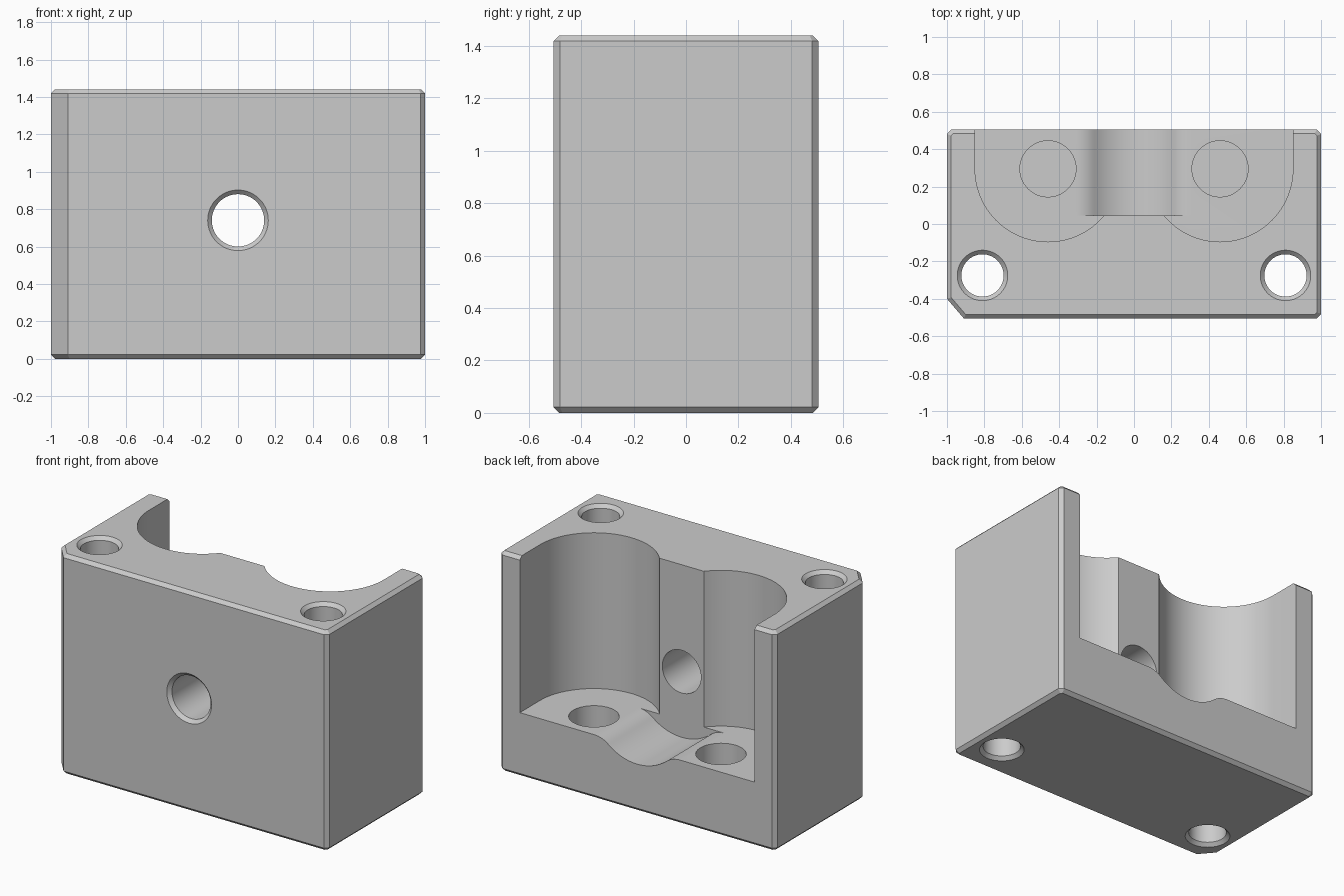
import bpy, bmesh, math

if "Cube" in bpy.data.objects:
    bpy.data.objects.remove(bpy.data.objects["Cube"], do_unlink=True)

W, D, H = 1.0, 0.505, 1.44      # half width, half depth, height
C = 0.024                       # edge chamfer
FLOOR = 0.42                    # pocket floor height
BORE_X, BORE_Y, BORE_R = 0.46, 0.295, 0.39

grey = bpy.data.materials.new("machined grey")
grey.use_nodes = True
colour = (0.6, 0.6, 0.6, 1)
grey.diffuse_color = colour
grey.node_tree.nodes["Principled BSDF"].inputs["Base Color"].default_value = colour


def make_object(name, bm):
    bmesh.ops.recalc_face_normals(bm, faces=bm.faces[:])
    mesh = bpy.data.meshes.new(name)
    bm.to_mesh(mesh)
    bm.free()
    mesh.materials.append(grey)
    obj = bpy.data.objects.new(name, mesh)
    bpy.context.collection.objects.link(obj)
    return obj


def prism(points, offset):
    """Extrude a closed loop of 3D points by an offset vector."""
    bm = bmesh.new()
    face = bm.faces.new([bm.verts.new(p) for p in points])
    new = bmesh.ops.extrude_face_region(bm, geom=[face])["geom"]
    verts = [g for g in new if isinstance(g, bmesh.types.BMVert)]
    bmesh.ops.translate(bm, verts=verts, vec=offset)
    return bm


def lathe(profile, place, segments=64):
    """Solid of revolution from (radius, height) pairs, placed by a function."""
    bm = bmesh.new()
    rings = []
    for r, h in profile:
        angles = [2 * math.pi * i / segments for i in range(segments)]
        rings.append([bm.verts.new(place(r * math.cos(a), r * math.sin(a), h)) for a in angles])
    for low, high in zip(rings, rings[1:]):
        for i in range(segments):
            j = (i + 1) % segments
            bm.faces.new((low[i], low[j], high[j], high[i]))
    bm.faces.new(rings[0])
    bm.faces.new(rings[-1])
    return bm


# Block: footprint with chamfered corners and one larger corner cut
footprint = [(-0.91, -D), (W - C, -D), (W, -D + C), (W, D - C),
             (W - C, D), (-W + C, D), (-W, D - C), (-W, -0.40)]
bm = prism([(x, y, 0) for x, y in footprint], (0, 0, H))
rim = [e for e in bm.edges if abs(e.verts[0].co.z - e.verts[1].co.z) < 1e-6]
bmesh.ops.bevel(bm, geom=rim, offset=C * 0.9, segments=1, affect='EDGES')
block = make_object("clamp_block", bm)

cutters = []
for side in (-1, 1):
    # Round-ended bore, open to the back
    arc = [math.pi + math.pi * i / 48 for i in range(49)]
    loop = [(side * BORE_X + BORE_R * math.cos(a), BORE_Y + BORE_R * math.sin(a), FLOOR) for a in arc]
    loop += [(side * BORE_X + BORE_R, 0.7, FLOOR), (side * BORE_X - BORE_R, 0.7, FLOOR)]
    cutters.append(make_object("bore_cutter", prism(loop, (0, 0, 1.3))))

# Centre channel with a smooth dip in its floor
SLOPE = math.radians(39)
R_OUT, R_IN = 0.10 / math.sin(SLOPE), 0.21 / math.sin(SLOPE)
DIP = FLOOR - (R_OUT + R_IN) * (1 - math.cos(SLOPE))
half = [(R_IN * math.sin(SLOPE * i / 12), DIP + R_IN * (1 - math.cos(SLOPE * i / 12))) for i in range(13)]
half += [(0.31 - R_OUT * math.sin(SLOPE * i / 8), FLOOR - R_OUT * (1 - math.cos(SLOPE * i / 8)))
         for i in range(7, -1, -1)]
dip = [(-x, z) for x, z in reversed(half[1:])] + half + [(0.31, 1.7), (-0.31, 1.7)]
cutters.append(make_object("channel_cutter", prism([(x, 0.045, z) for x, z in dip], (0, 0.7, 0))))

for side in (-1, 1):
    # Blind holes in the pocket floor
    cutters.append(make_object("floor_hole_cutter", lathe(
        [(0.15, 0.14), (0.15, 0.6)],
        lambda u, v, h: (side * BORE_X + u, BORE_Y + v, h))))
    # Vertical through holes, countersunk at both ends
    cutters.append(make_object("bolt_hole_cutter", lathe(
        [(0.155, -0.02), (0.135, 0), (0.113, 0.022), (0.113, H - 0.022), (0.135, H), (0.155, H + 0.02)],
        lambda u, v, h: (side * 0.81 + u, -0.275 + v, h))))

# Front cross hole, countersunk at the front
cutters.append(make_object("front_hole_cutter", lathe(
    [(0.182, -D - 0.02), (0.162, -D), (0.14, -D + 0.022), (0.14, 0.3)],
    lambda u, v, h: (u, h, 0.74 + v))))

# Cut everything, then drop the cutters
bpy.ops.object.select_all(action='DESELECT')
block.select_set(True)
bpy.context.view_layer.objects.active = block
for cutter in cutters:
    cutter.hide_render = True
    mod = block.modifiers.new("cut", 'BOOLEAN')
    mod.operation, mod.solver, mod.object = 'DIFFERENCE', 'EXACT', cutter
    bpy.ops.object.modifier_apply(modifier=mod.name)
for cutter in cutters:
    bpy.data.objects.remove(cutter, do_unlink=True)

bpy.ops.object.shade_smooth_by_angle(angle=math.radians(25))
